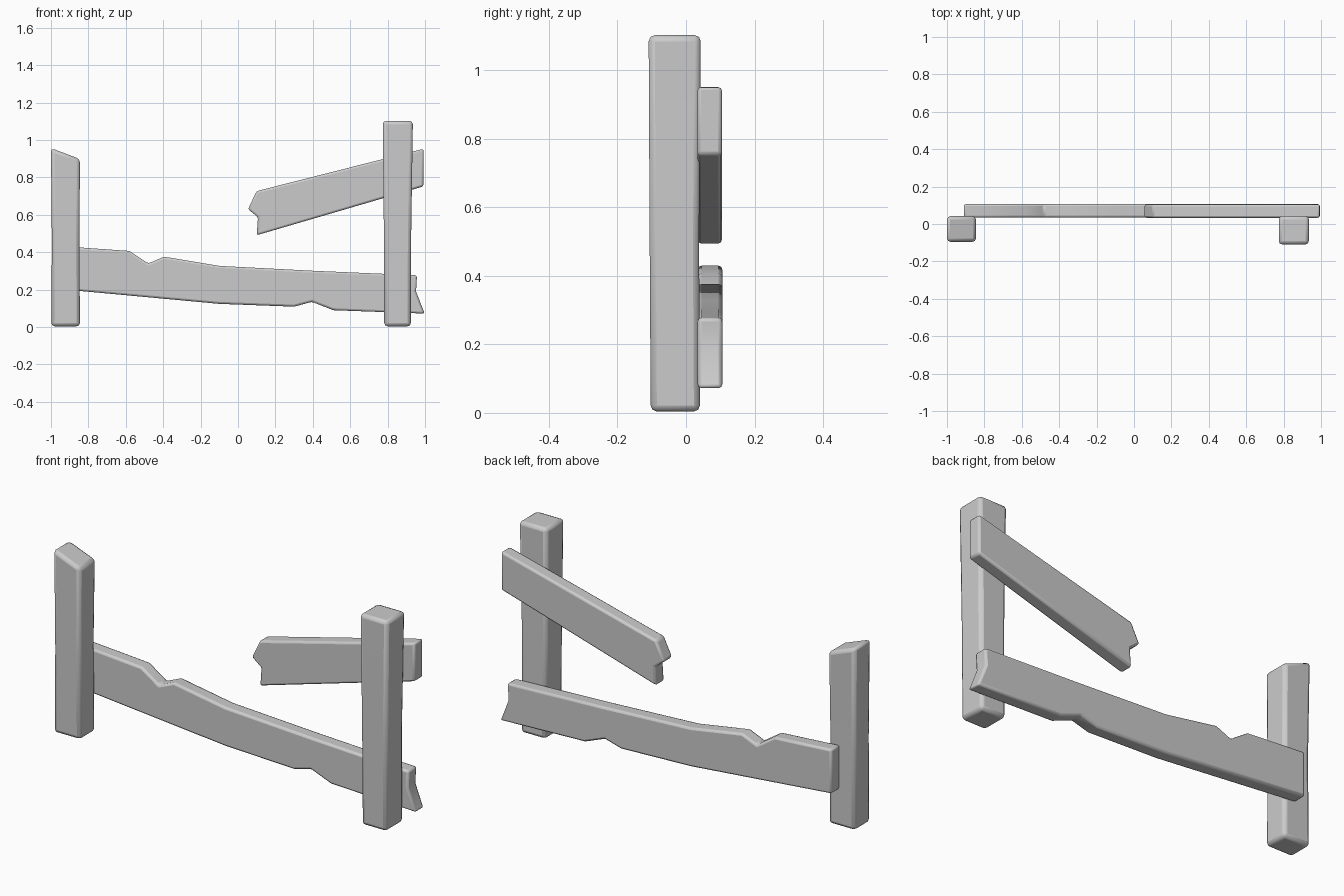
import bpy, bmesh

if "Cube" in bpy.data.objects:
    bpy.data.objects.remove(bpy.data.objects["Cube"])

def finish(name, bm, bevel):
    bmesh.ops.recalc_face_normals(bm, faces=bm.faces)
    me = bpy.data.meshes.new(name)
    bm.to_mesh(me)
    bm.free()
    ob = bpy.data.objects.new(name, me)
    bpy.context.collection.objects.link(ob)
    mod = ob.modifiers.new("worn_edges", 'BEVEL')
    mod.width = bevel
    mod.segments = 2
    mod.limit_method = 'ANGLE'
    mod.angle_limit = 0.6
    bpy.context.view_layer.objects.active = ob
    ob.select_set(True)
    bpy.ops.object.shade_smooth_by_angle(angle=0.7)
    ob.select_set(False)
    return ob

def plank(name, outline, y0, y1, bevel=0.011):
    """Board cut from an x-z outline and extruded in y."""
    bm = bmesh.new()
    front = [bm.verts.new((x, y0, z)) for x, z in outline]
    back = [bm.verts.new((x, y1, z)) for x, z in outline]
    bm.faces.new(front)
    bm.faces.new(back[::-1])
    n = len(outline)
    for i in range(n):
        j = (i + 1) % n
        bm.faces.new((front[i], back[i], back[j], front[j]))
    return finish(name, bm, bevel)

def post(name, rings, bevel=0.018):
    """Square post from rings of (x0, x1, y0, y1, z_left, z_right)."""
    bm = bmesh.new()
    loops = []
    for x0, x1, y0, y1, zl, zr in rings:
        loops.append([bm.verts.new(c) for c in
                      ((x0, y0, zl), (x1, y0, zr), (x1, y1, zr), (x0, y1, zl))])
    bm.faces.new(loops[0][::-1])
    bm.faces.new(loops[-1])
    for a, b in zip(loops, loops[1:]):
        for i in range(4):
            j = (i + 1) % 4
            bm.faces.new((a[i], a[j], b[j], b[i]))
    return finish(name, bm, bevel)

# Upright posts, the left one broken off at a slant
post("left_post", [(-0.998, -0.845, -0.092, 0.038, 0.004, 0.004),
                   (-0.995, -0.848, -0.094, 0.036, 0.45, 0.45),
                   (-1.0, -0.845, -0.095, 0.042, 0.957, 0.898)])
post("right_post", [(0.782, 0.924, -0.103, 0.041, 0.004, 0.004),
                    (0.780, 0.926, -0.106, 0.038, 0.5, 0.5),
                    (0.774, 0.935, -0.109, 0.043, 1.102, 1.102)])

# Sagging lower rail with chipped notches
plank("lower_rail", [(-0.91, 0.43), (-0.58, 0.407), (-0.48, 0.34),
                     (-0.395, 0.376), (-0.1, 0.327), (0.4, 0.301),
                     (0.957, 0.277), (0.952, 0.19), (0.998, 0.072),
                     (0.51, 0.09), (0.395, 0.135), (0.30, 0.109),
                     (-0.1, 0.124), (-0.91, 0.199)], 0.034, 0.106)

# Snapped upper rail
plank("upper_rail", [(0.992, 0.953), (0.10, 0.727), (0.053, 0.63),
                     (0.107, 0.588), (0.10, 0.491), (0.992, 0.752)],
      0.033, 0.105)
